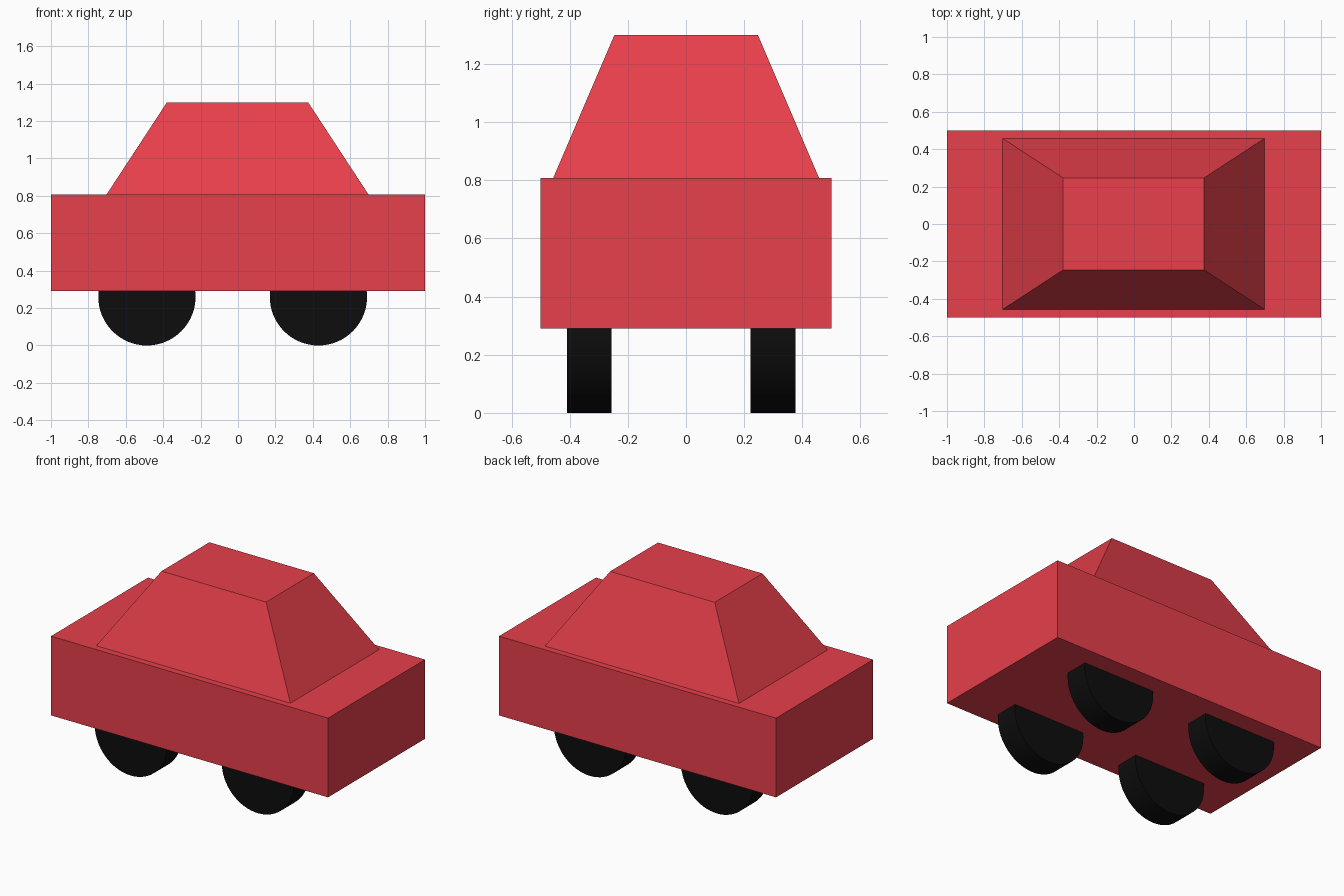
import bpy, bmesh, math

if "Cube" in bpy.data.objects:
    bpy.data.objects.remove(bpy.data.objects["Cube"])


def material(name, color):
    mat = bpy.data.materials.new(name)
    mat.diffuse_color = (*color, 1)
    mat.use_nodes = True
    mat.node_tree.nodes["Principled BSDF"].inputs["Base Color"].default_value = mat.diffuse_color
    return mat


red = material("red_paint", (0.8, 0.05, 0.07))
black = material("black_rubber", (0.004, 0.004, 0.004))


def tapered_box(name, bottom, top, z0, z1, mat):
    """Box between two rectangles given as (x0, x1, y0, y1)."""
    bm = bmesh.new()
    rings = []
    for (x0, x1, y0, y1), z in ((bottom, z0), (top, z1)):
        rings.append([bm.verts.new((x, y, z))
                      for x, y in ((x0, y0), (x1, y0), (x1, y1), (x0, y1))])
    low, high = rings
    bm.faces.new(low[::-1])
    bm.faces.new(high)
    for i in range(4):
        j = (i + 1) % 4
        bm.faces.new((low[i], low[j], high[j], high[i]))
    mesh = bpy.data.meshes.new(name)
    bm.to_mesh(mesh)
    bm.free()
    obj = bpy.data.objects.new(name, mesh)
    bpy.context.collection.objects.link(obj)
    mesh.materials.append(mat)
    return obj


# Lower body and sloped cabin
BODY = (-1, 1, -0.5, 0.5)
tapered_box("body", BODY, BODY, 0.29, 0.807, red)
tapered_box("cabin", (-0.703, 0.698, -0.457, 0.458),
            (-0.38, 0.375, -0.246, 0.247), 0.807, 1.30, red)

# Wheels, half sunk into the body
RADIUS, WIDTH = 0.26, 0.154
for end, x in (("rear", -0.487), ("front", 0.43)):
    for side, y in (("right", -0.333), ("left", 0.299)):
        bpy.ops.mesh.primitive_cylinder_add(
            vertices=64, radius=RADIUS, depth=WIDTH,
            location=(x, y, RADIUS), rotation=(math.pi / 2, 0, 0))
        wheel = bpy.context.object
        wheel.name = f"{end}_{side}_wheel"
        wheel.data.materials.append(black)
        bpy.ops.object.shade_smooth_by_angle()
